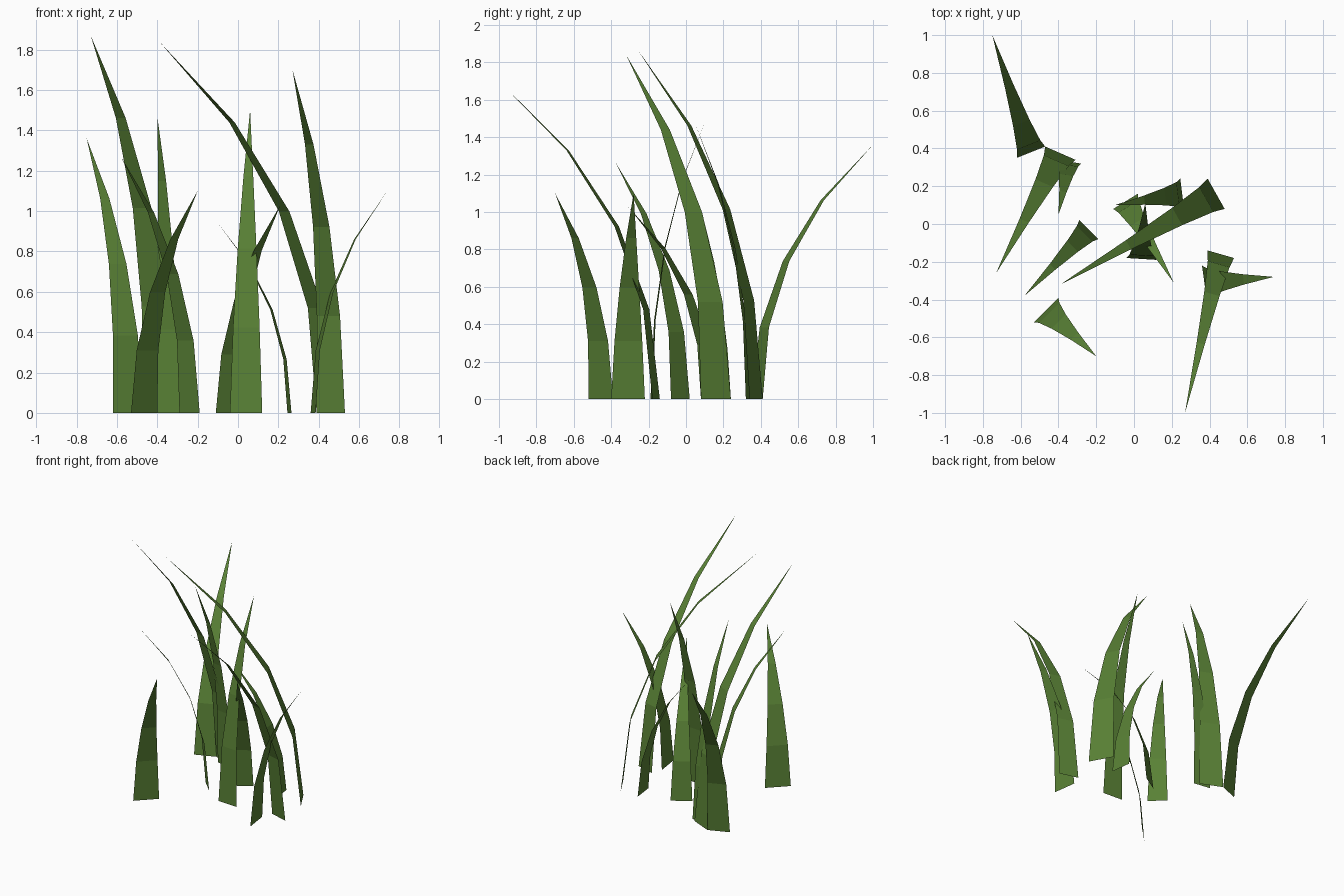
import bpy
import bmesh
from mathutils import Vector

default_cube = bpy.data.objects.get("Cube")
if default_cube:
    bpy.data.objects.remove(default_cube, do_unlink=True)

# One leaf green shared by every blade
green = bpy.data.materials.new("leaf_green")
green.use_nodes = True
colour = (0.1, 0.22, 0.036, 1)
green.diffuse_color = colour
bsdf = next(n for n in green.node_tree.nodes if n.type == "BSDF_PRINCIPLED")
bsdf.inputs["Base Color"].default_value = colour

SEGMENTS = 4


def grass_blade(name, root_a, root_b, tip):
    """Flat tapering strip that rises from its root edge and arcs over to the tip."""
    root_a, root_b = Vector((*root_a, 0)), Vector((*root_b, 0))
    middle = (root_a + root_b) / 2
    half_width = (root_b - root_a) / 2
    lean = Vector((tip[0], tip[1], 0)) - middle
    height = tip[2]

    bm = bmesh.new()
    previous = None
    for step in range(SEGMENTS + 1):
        t = step / SEGMENTS
        centre = middle + lean * t ** 2
        centre.z = height * (t + 0.17 * t * (1 - t))
        if step == SEGMENTS:
            row = [bm.verts.new(centre)]
        else:
            reach = half_width * (1 - t ** 1.25)
            row = [bm.verts.new(centre - reach), bm.verts.new(centre + reach)]
        if previous:
            bm.faces.new(previous + row[::-1])
        previous = row

    # Upper side of each blade faces outwards
    bm.normal_update()
    for face in bm.faces:
        if face.normal.z < 0:
            face.normal_flip()

    mesh = bpy.data.meshes.new(name)
    bm.to_mesh(mesh)
    bm.free()
    mesh.materials.append(green)
    blade = bpy.data.objects.new(name, mesh)
    bpy.context.collection.objects.link(blade)
    return blade


# Each blade: the two root corners on the ground, then the tip
blades = {
    "back_left_bent": ((-0.62, 0.35), (-0.47, 0.41), (-0.75, 1.0, 1.36)),
    "tallest": ((-0.47, 0.41), (-0.31, 0.34), (-0.73, -0.26, 1.87)),
    "back_upright": ((-0.41, 0.34), (-0.28, 0.32), (-0.40, 0.05, 1.47)),
    "middle_side": ((-0.29, 0.02), (-0.19, -0.08), (-0.58, -0.38, 1.27)),
    "front_short": ((-0.53, -0.52), (-0.40, -0.39), (-0.20, -0.70, 1.10)),
    "centre_upright": ((-0.04, -0.18), (0.12, -0.19), (0.06, 0.11, 1.50)),
    "long_arching": ((0.39, 0.24), (0.48, 0.08), (-0.39, -0.32, 1.84)),
    "forward_arching": ((0.39, -0.14), (0.53, -0.18), (0.27, -1.0, 1.70)),
    "outward_short": ((0.36, -0.22), (0.385, -0.40), (0.74, -0.28, 1.10)),
    "inward_short": ((0.245, 0.24), (0.265, 0.08), (-0.10, 0.10, 0.94)),
    "centre_leaning": ((-0.11, 0.08), (0.02, 0.16), (0.21, -0.31, 1.03)),
}
for label, shape in blades.items():
    grass_blade(label + "_grass_blade", *shape)
